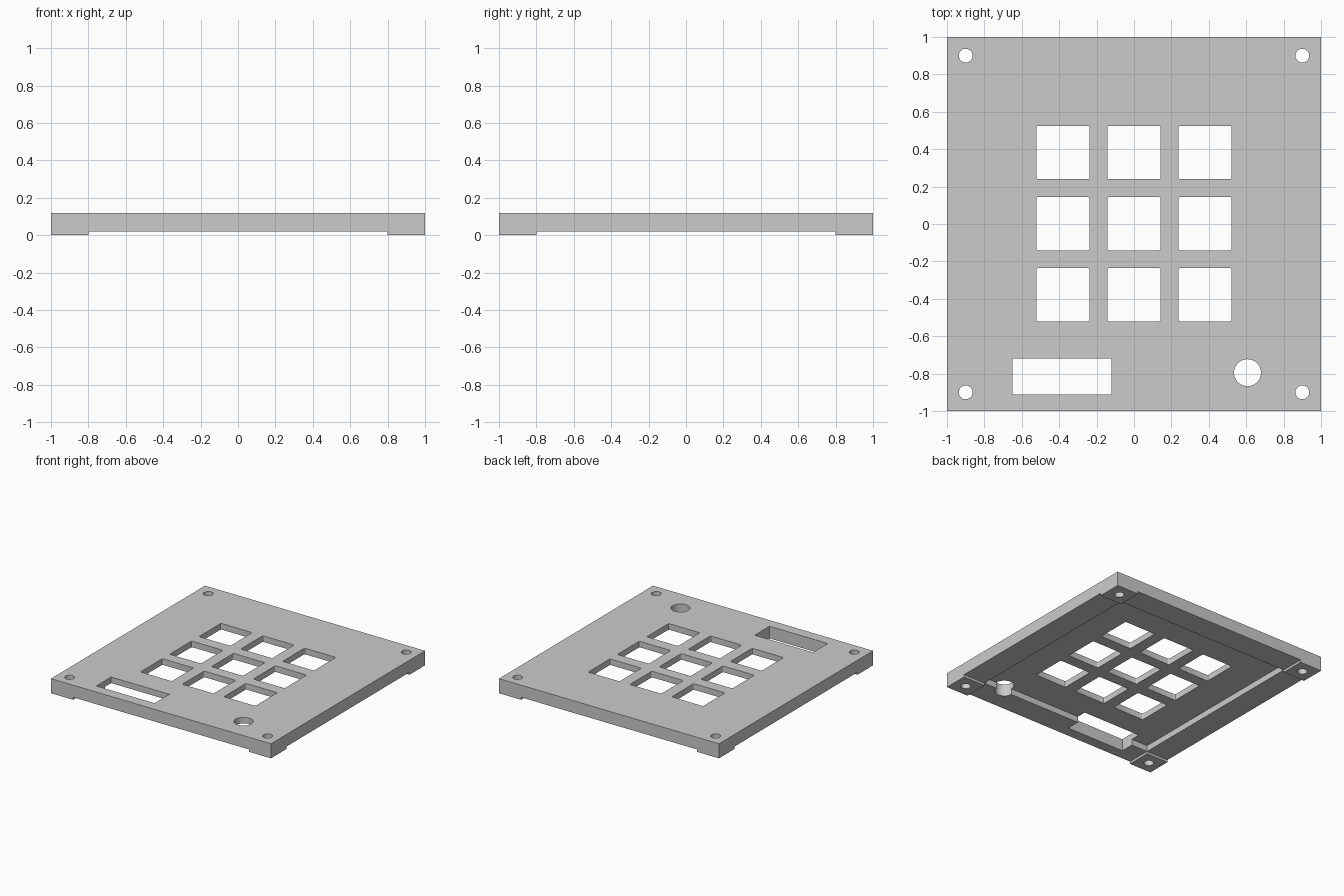
import bpy, bmesh, math
from mathutils import Matrix

old = bpy.data.objects.get("Cube")
if old:
    bpy.data.objects.remove(old, do_unlink=True)

TOP, RIM, RECESS, FOOT = 0.12, 0.02, 0.07, 0.8
PITCH, KEY = 0.38, 0.285

grey = bpy.data.materials.new("plain grey")
grey.use_nodes = True
colour = (0.6, 0.6, 0.6, 1)
grey.diffuse_color = colour
grey.node_tree.nodes["Principled BSDF"].inputs["Base Color"].default_value = colour


def finish(name, bm):
    mesh = bpy.data.meshes.new(name)
    bm.to_mesh(mesh)
    bm.free()
    obj = bpy.data.objects.new(name, mesh)
    bpy.context.collection.objects.link(obj)
    return obj


def box(name, x0, x1, y0, y1, z0, z1, corner=0):
    bm = bmesh.new()
    place = Matrix.Translation(((x0 + x1) / 2, (y0 + y1) / 2, (z0 + z1) / 2))
    size = Matrix.Diagonal((x1 - x0, y1 - y0, z1 - z0, 1))
    bmesh.ops.create_cube(bm, size=1, matrix=place @ size)
    if corner:
        upright = [e for e in bm.edges if abs(e.verts[0].co.z - e.verts[1].co.z) > 0.01]
        bmesh.ops.bevel(bm, geom=upright, offset=corner, segments=3, profile=0.5, affect='EDGES')
    return finish(name, bm)


def drill(name, x, y, radius):
    bm = bmesh.new()
    bmesh.ops.create_cone(bm, cap_ends=True, segments=48, radius1=radius, radius2=radius,
                          depth=1, matrix=Matrix.Translation((x, y, 0)))
    return finish(name, bm)


def cut(target, cutter):
    cutter.hide_render = True
    mod = target.modifiers.new("cut", 'BOOLEAN')
    mod.operation, mod.solver, mod.object = 'DIFFERENCE', 'EXACT', cutter
    bpy.context.view_layer.objects.active = target
    bpy.ops.object.modifier_apply(modifier=mod.name)
    bpy.data.objects.remove(cutter, do_unlink=True)


# Square panel, undercut along both axes so that four corner feet remain
panel = box("switch_panel", -1, 1, -1, 1, 0, TOP)
cut(panel, box("undercut_x", -FOOT, FOOT, -2, 2, -1, RIM))
cut(panel, box("undercut_y", -2, 2, -FOOT, FOOT, -1, RIM))

# Shallow recess under the middle
cut(panel, box("recess", -FOOT, FOOT, -FOOT, FOOT, -1, RECESS))

# Three by three grid of key openings
for i in (-1, 0, 1):
    for j in (-1, 0, 1):
        x, y, h = i * PITCH, j * PITCH + 0.002, KEY / 2
        cut(panel, box("key_opening", x - h, x + h, y - h, y + h, -1, 1, corner=0.01))

# Screw holes in the corner feet
for x in (-0.9, 0.9):
    for y in (-0.9, 0.9):
        cut(panel, drill("screw_hole", x, y, 0.037))

# Display slot and round dial hole by the front edge
cut(panel, box("display_slot", -0.65, -0.12, -0.912, -0.72, -1, 1))
cut(panel, drill("dial_hole", 0.607, -0.795, 0.072))

panel.data.materials.clear()
panel.data.materials.append(grey)
for poly in panel.data.polygons:
    poly.material_index = 0
bpy.ops.object.select_all(action='DESELECT')
panel.select_set(True)
bpy.context.view_layer.objects.active = panel
bpy.ops.object.shade_smooth_by_angle(angle=math.radians(30))
